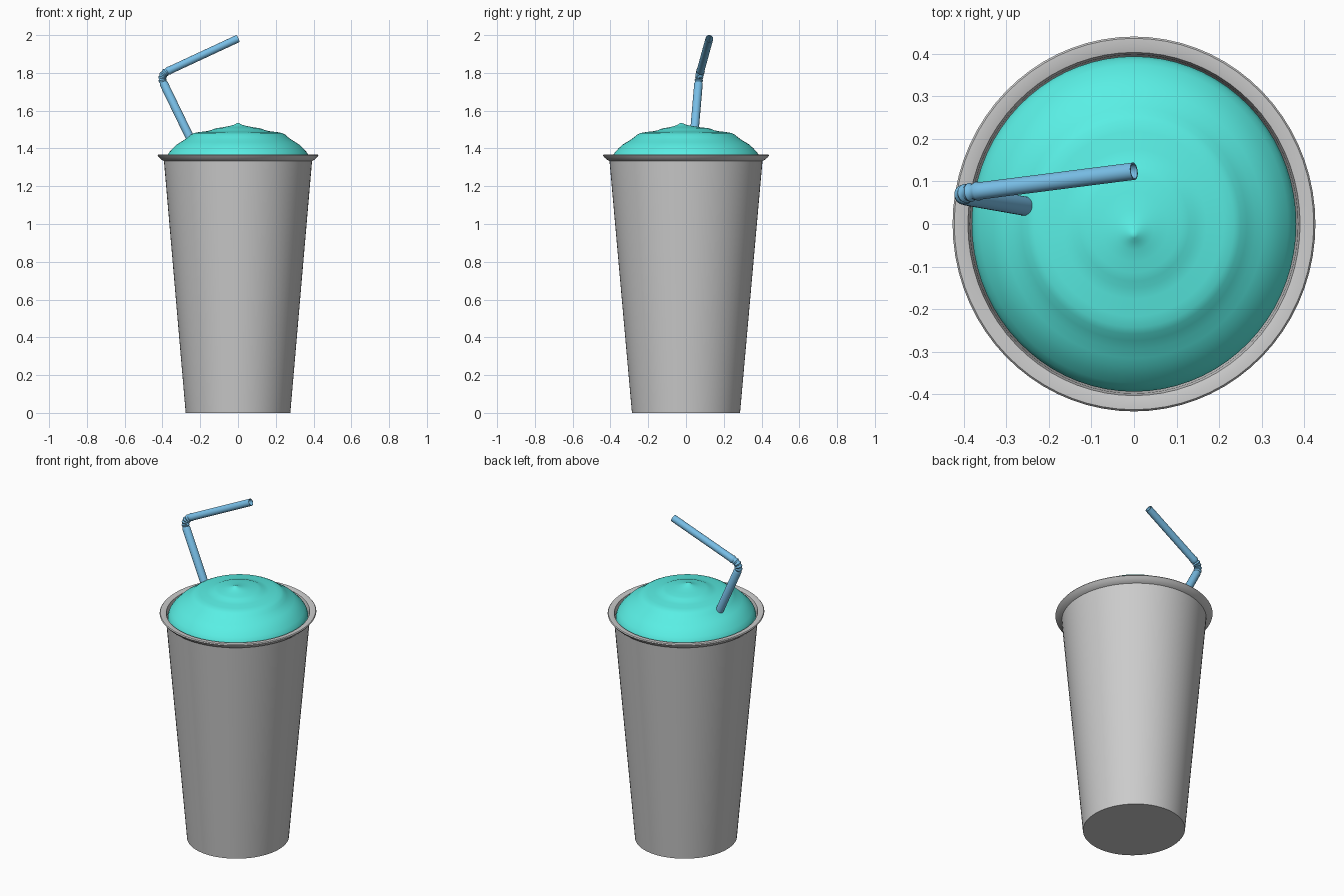
import bpy, bmesh, math
from mathutils import Vector

if "Cube" in bpy.data.objects:
    bpy.data.objects.remove(bpy.data.objects["Cube"])


def finish(name, bm, angle, color=None):
    bmesh.ops.recalc_face_normals(bm, faces=bm.faces)
    mesh = bpy.data.meshes.new(name)
    bm.to_mesh(mesh)
    bm.free()
    ob = bpy.data.objects.new(name, mesh)
    bpy.context.collection.objects.link(ob)
    if color:
        mat = bpy.data.materials.new(name + "_colour")
        mat.diffuse_color = color
        mat.use_nodes = True
        mat.node_tree.nodes["Principled BSDF"].inputs["Base Color"].default_value = mat.diffuse_color
        mesh.materials.append(mat)
    bpy.ops.object.select_all(action='DESELECT')
    ob.select_set(True)
    bpy.context.view_layer.objects.active = ob
    bpy.ops.object.shade_smooth_by_angle(angle=math.radians(angle))
    return ob


def bridge(bm, a, b):
    n = len(a)
    for i in range(n):
        bm.faces.new((a[i], a[(i + 1) % n], b[(i + 1) % n], b[i]))


def lathe(profile, seg=72, y_scale=1.033):
    """Revolve (radius, z, y offset) rings; the first point closes the surface."""
    bm = bmesh.new()
    rings = []
    for r, z, dy in profile[1:]:
        rings.append([bm.verts.new((r * math.cos(2 * math.pi * i / seg),
                                    r * math.sin(2 * math.pi * i / seg) * y_scale + dy, z))
                      for i in range(seg)])
    tip = bm.verts.new((0, profile[0][2], profile[0][1]))
    for i in range(seg):
        bm.faces.new((tip, rings[0][i], rings[0][(i + 1) % seg]))
    for a, b in zip(rings, rings[1:]):
        bridge(bm, a, b)
    return bm


# Tapered cup with flared rim
cup = [(0, 0), (0.277, 0), (0.392, 1.333), (0.402, 1.338), (0.416, 1.350),
       (0.426, 1.363), (0.422, 1.368), (0.405, 1.368), (0.390, 1.364),
       (0.385, 1.345), (0.380, 1.28)]
finish("cup", lathe([(r, z, 0) for r, z in cup]), 40)

# Domed drink topping with soft rings and an off-centre tip
top = [(0, 1.536, -0.025), (0.008, 1.533, -0.025), (0.02, 1.526, -0.022),
       (0.045, 1.519, -0.014), (0.08, 1.512, -0.006), (0.11, 1.508, 0), (0.13, 1.503, 0),
       (0.145, 1.496, 0), (0.17, 1.491, 0), (0.21, 1.486, 0), (0.235, 1.481, 0),
       (0.25, 1.473, 0), (0.265, 1.460, 0), (0.285, 1.445, 0), (0.305, 1.433, 0),
       (0.325, 1.420, 0), (0.345, 1.401, 0), (0.362, 1.382, 0), (0.374, 1.365, 0),
       (0.381, 1.345, 0), (0.381, 1.29, 0)]
finish("slush_topping", lathe(top), 60, (0.10, 0.86, 0.78, 1))

# Bendy straw: straight stem, ribbed elbow, straight mouthpiece
start = Vector((-0.183, 0.029, 1.31))
low = Vector((-0.393, 0.066, 1.743))
corner = Vector((-0.415, 0.070, 1.789))
high = Vector((-0.368, 0.077, 1.811))
end = Vector((0.0, 0.124, 1.982))
R = 0.0205
stations = [(start, low - start, R + 0.002)]
RIBS = 5
for k in range(RIBS * 4 + 1):
    t = k / (RIBS * 4)
    p = low * (1 - t) ** 2 + corner * 2 * t * (1 - t) + high * t ** 2
    d = (corner - low) * (1 - t) + (high - corner) * t
    stations.append((p, d, R + 0.0022 * math.cos(2 * math.pi * RIBS * t)))
d = end - high
stations += [(high + d * 0.03, d, R), (end, d, R), (end, d, R - 0.003),
             (high + d * 0.1, d, R - 0.003)]

bm = bmesh.new()
rings = []
side = (corner - low).cross(high - corner).normalized()
for p, d, r in stations:
    u = (side - d.normalized() * side.dot(d.normalized())).normalized()
    v = d.normalized().cross(u)
    rings.append([bm.verts.new(p + (u * math.cos(a) + v * math.sin(a)) * r)
                  for a in (2 * math.pi * i / 24 for i in range(24))])
for a, b in zip(rings, rings[1:]):
    bridge(bm, a, b)
bm.faces.new(rings[0])
bm.faces.new(rings[-1])
finish("straw", bm, 40, (0.19, 0.52, 0.80, 1))
